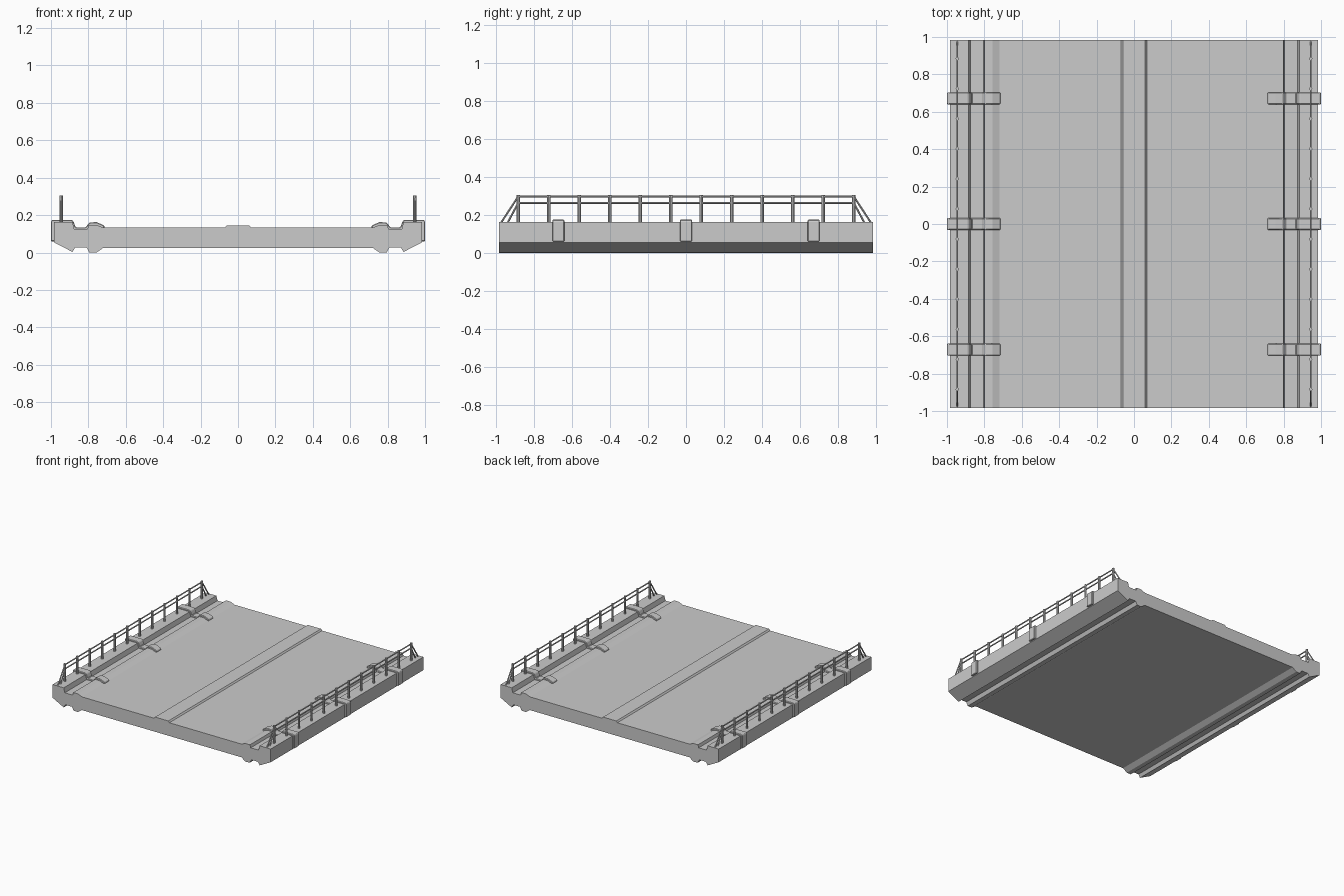
import bpy, bmesh
from mathutils import Vector

cube = bpy.data.objects.get("Cube")
if cube:
    bpy.data.objects.remove(cube, do_unlink=True)

grey = bpy.data.materials.new("concrete grey")
grey.use_nodes = True
grey.diffuse_color = (0.6, 0.6, 0.6, 1)
grey.node_tree.nodes["Principled BSDF"].inputs["Base Color"].default_value = (0.6, 0.6, 0.6, 1)


def finish(name, bm):
    bmesh.ops.recalc_face_normals(bm, faces=bm.faces)
    mesh = bpy.data.meshes.new(name)
    bm.to_mesh(mesh)
    bm.free()
    mesh.materials.append(grey)
    obj = bpy.data.objects.new(name, mesh)
    bpy.context.collection.objects.link(obj)
    return obj


def extrude_profile(name, points, y0, y1):
    """Extrude a closed x-z outline along y."""
    bm = bmesh.new()
    face = bm.faces.new([bm.verts.new((x, y0, z)) for x, z in points])
    new = bmesh.ops.extrude_face_region(bm, geom=[face])["geom"]
    verts = [v for v in new if isinstance(v, bmesh.types.BMVert)]
    bmesh.ops.translate(bm, verts=verts, vec=(0, y1 - y0, 0))
    return finish(name, bm)


def add_bar(bm, a, b, radius):
    """Add an eight-sided bar between two points."""
    a, b = Vector(a), Vector(b)
    d = b - a
    matrix = d.to_track_quat("Z", "Y").to_matrix().to_4x4()
    matrix.translation = (a + b) / 2
    bmesh.ops.create_cone(bm, cap_ends=True, segments=8, radius1=radius,
                          radius2=radius, depth=d.length, matrix=matrix)


# Bridge deck: half section from centre top, round the kerb, to centre bottom
half = [(0.06, 0.145), (0.07, 0.133), (0.72, 0.133), (0.757, 0.148),
        (0.798, 0.148), (0.805, 0.125), (0.875, 0.125), (0.885, 0.163),
        (0.985, 0.163), (0.985, 0.055), (0.885, 0.003), (0.87, 0.028),
        (0.81, 0.028), (0.795, 0.0), (0.757, 0.0), (0.72, 0.025)]
outline = half + [(-x, z) for x, z in reversed(half)]
extrude_profile("deck", outline, -0.985, 0.985)

# Raised straps wrapping each kerb
strap = [(1.0, 0.06), (1.0, 0.167), (0.993, 0.175), (0.89, 0.175),
         (0.88, 0.168), (0.868, 0.135), (0.815, 0.135), (0.795, 0.16),
         (0.757, 0.163), (0.715, 0.145), (0.715, 0.12), (0.97, 0.06)]

# Railing layout
posts = 12
end, rail_x = 0.884, 0.945
rail_heights = (0.297, 0.263)

for side, s in (("left", 1), ("right", -1)):
    for place, y in (("front", -0.672), ("middle", 0), ("back", 0.672)):
        obj = extrude_profile(f"{side}_{place}_strap",
                              [(s * x, z) for x, z in strap], y - 0.032, y + 0.032)
        bevel = obj.modifiers.new("edge bevel", "BEVEL")
        bevel.width = 0.004
        bevel.segments = 1

    # Upright posts
    bm = bmesh.new()
    for i in range(posts):
        y = -end + 2 * end * i / (posts - 1)
        add_bar(bm, (s * rail_x, y, 0.155), (s * rail_x, y, 0.306), 0.009)
    finish(f"{side}_railing_posts", bm)

    # Long rails and sloping end stays
    bm = bmesh.new()
    for z, foot in zip(rail_heights, (0.975, 0.94)):
        add_bar(bm, (s * rail_x, -end, z), (s * rail_x, end, z), 0.005)
        for e in (-1, 1):
            add_bar(bm, (s * rail_x, e * end, z), (s * rail_x, e * foot, 0.158), 0.005)
    finish(f"{side}_railing_rails", bm)
